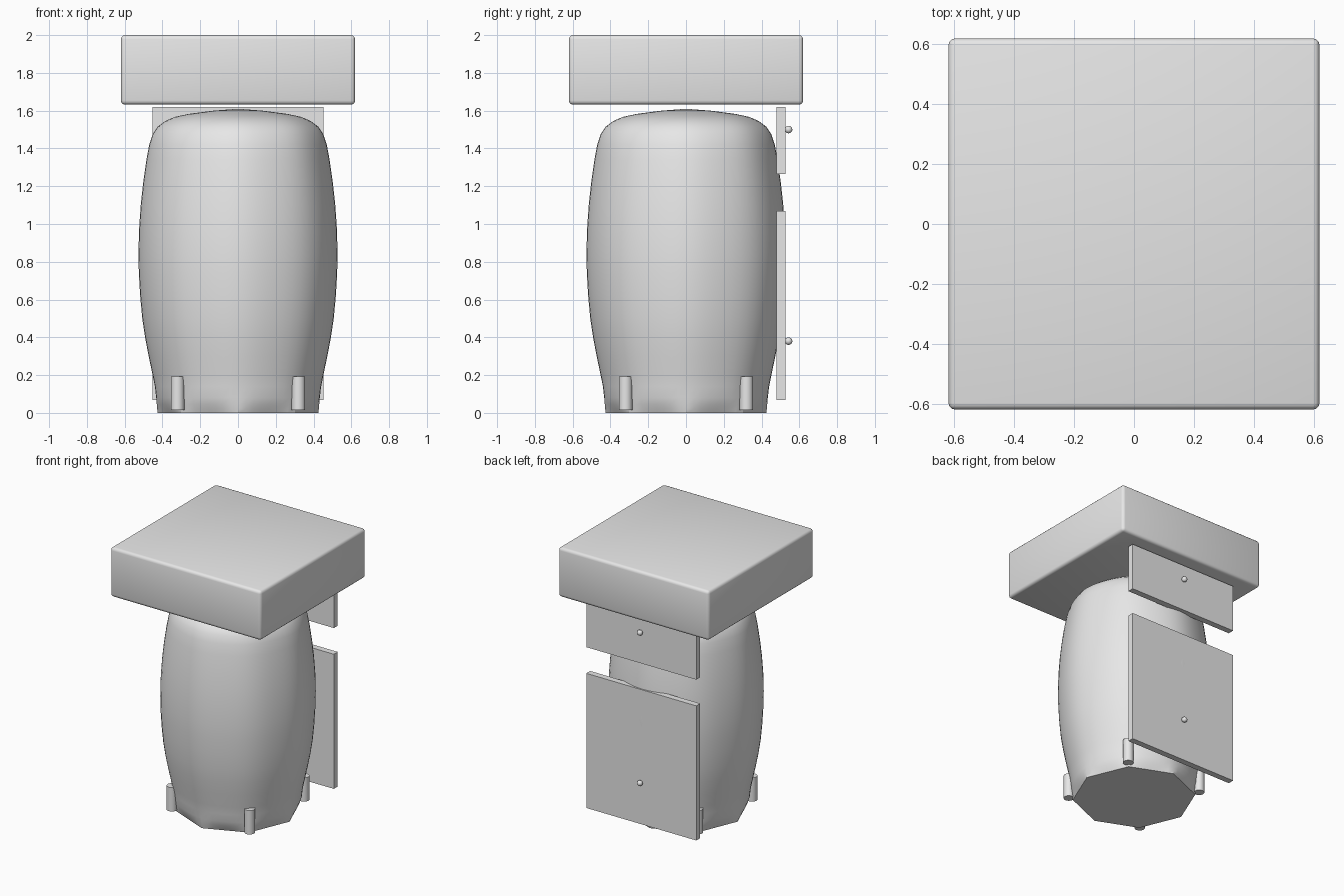
import bpy, bmesh, math

if "Cube" in bpy.data.objects:
    bpy.data.objects.remove(bpy.data.objects["Cube"])

grey = bpy.data.materials.new("plain grey")
grey.diffuse_color = (0.8, 0.8, 0.8, 1)
grey.use_nodes = True
grey.node_tree.nodes["Principled BSDF"].inputs["Base Color"].default_value = grey.diffuse_color


def finish(name, bm, smooth=None):
    bmesh.ops.recalc_face_normals(bm, faces=bm.faces)
    mesh = bpy.data.meshes.new(name)
    bm.to_mesh(mesh)
    bm.free()
    ob = bpy.data.objects.new(name, mesh)
    bpy.context.collection.objects.link(ob)
    mesh.materials.append(grey)
    if smooth:
        bpy.ops.object.select_all(action='DESELECT')
        ob.select_set(True)
        bpy.context.view_layer.objects.active = ob
        bpy.ops.object.shade_smooth_by_angle(angle=math.radians(smooth))
    return ob


def box(name, lo, hi, bevel=0.0):
    bm = bmesh.new()
    bmesh.ops.create_cube(bm, size=1)
    for v in bm.verts:
        for i in range(3):
            v.co[i] = (lo[i] + hi[i]) / 2 + v.co[i] * (hi[i] - lo[i])
    if bevel:
        bmesh.ops.bevel(bm, geom=bm.edges[:], offset=bevel, segments=3,
                        profile=0.5, affect='EDGES')
    return finish(name, bm, 40 if bevel else None)


# barrel body: rounded profile that is trimmed to an octagon at the foot
profile = [(0.425, 0), (0.428, 0.02), (0.43, 0.045), (0.433, 0.08),
           (0.44, 0.14), (0.452, 0.20), (0.473, 0.30), (0.492, 0.40),
           (0.507, 0.50), (0.518, 0.62), (0.525, 0.74), (0.527, 0.84),
           (0.524, 0.97), (0.515, 1.10), (0.502, 1.22), (0.485, 1.34),
           (0.47, 1.42), (0.452, 1.475), (0.425, 1.515), (0.385, 1.545),
           (0.335, 1.567), (0.26, 1.583), (0.13, 1.60)]
SIDES = 64
bm = bmesh.new()
rings = []
for r, z in profile:
    ring = []
    for i in range(SIDES):
        a = math.tau * i / SIDES
        off = (a + math.pi / 8) % (math.pi / 4) - math.pi / 8
        # distance to an octagon edge, with corners on the axes
        flat = math.cos(math.pi / 8) / math.cos(math.pi / 8 - abs(off))
        w = max(0, 1 - z / 0.07)
        round_r = 1 - 0.006 * (1 - math.cos(8 * a))
        k = r * (round_r * (1 - w) + flat * w)
        ring.append(bm.verts.new((k * math.cos(a), k * math.sin(a), z)))
    rings.append(ring)
apex = bm.verts.new((0, 0, 1.61))
for i in range(SIDES):
    j = (i + 1) % SIDES
    for a, b in zip(rings, rings[1:]):
        bm.faces.new((a[i], a[j], b[j], b[i]))
    bm.faces.new((rings[-1][i], rings[-1][j], apex))
bm.faces.new(rings[0][::-1])
finish("barrel_body", bm, 35)

# square slab on top
box("top_slab", (-0.62, -0.62, 1.632), (0.62, 0.62, 2.0), 0.022)

# two rear panels, each with a round knob
for name, z0, z1, knob_z in (("lower", 0.068, 1.07, 0.38),
                             ("upper", 1.265, 1.62, 1.50)):
    box(name + "_back_panel", (-0.453, 0.48, z0), (0.453, 0.526, z1))
    bm = bmesh.new()
    bmesh.ops.create_uvsphere(bm, u_segments=20, v_segments=12, radius=0.02)
    bmesh.ops.translate(bm, verts=bm.verts, vec=(0, 0.543, knob_z))
    finish(name + "_knob", bm, 40)

# four short peg legs
for sx in (-1, 1):
    for sy in (-1, 1):
        bm = bmesh.new()
        bmesh.ops.create_cone(bm, cap_ends=True, segments=24, radius1=0.036,
                              radius2=0.036, depth=0.178)
        bmesh.ops.translate(bm, verts=bm.verts,
                            vec=(0.32 * sx, 0.32 * sy, 0.104))
        finish(f"{'front' if sy < 0 else 'rear'}_{'left' if sx < 0 else 'right'}_leg",
               bm, 40)
